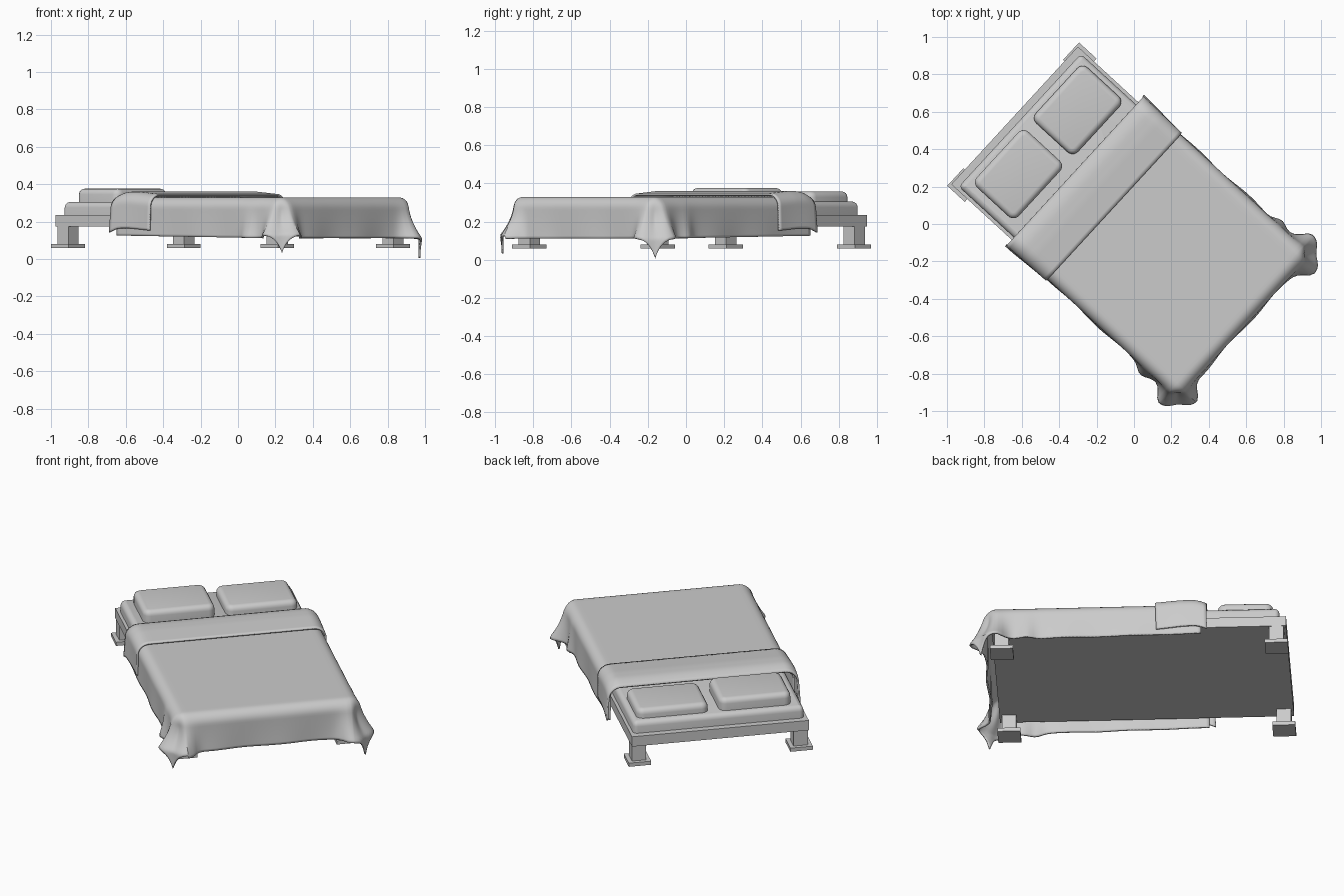
import bpy, bmesh, math
from mathutils import Matrix, Vector

if "Cube" in bpy.data.objects:
    bpy.data.objects.remove(bpy.data.objects["Cube"])

# Bed axes: local x runs from head (-) to foot (+), then turned into place
PLACE = Matrix.Translation((-0.04, 0.03, 0)) @ Matrix.Rotation(math.radians(-42.6), 4, 'Z')


def finish(name, bm, smooth=False):
    bmesh.ops.recalc_face_normals(bm, faces=bm.faces)
    me = bpy.data.meshes.new(name)
    bm.to_mesh(me)
    bm.free()
    ob = bpy.data.objects.new(name, me)
    bpy.context.collection.objects.link(ob)
    ob.matrix_world = PLACE
    if smooth:
        bpy.ops.object.select_all(action='DESELECT')
        ob.select_set(True)
        bpy.context.view_layer.objects.active = ob
        bpy.ops.object.shade_smooth_by_angle(angle=math.radians(50))
    return ob


def box(name, centre, size, corner=0.0, bevel=0.0):
    """Box with optional rounded vertical corners and rounded top/bottom rims."""
    bm = bmesh.new()
    bmesh.ops.create_cube(bm, size=1, matrix=Matrix.Translation(centre) @ Matrix.Diagonal((*size, 1)))
    if corner:
        upright = [e for e in bm.edges if abs(e.verts[0].co.z - e.verts[1].co.z) > 1e-4]
        bmesh.ops.bevel(bm, geom=upright, offset=corner, segments=5, profile=0.5, affect='EDGES')
    if bevel:
        top = max(v.co.z for v in bm.verts)
        rim = [e for e in bm.edges if all(abs(v.co.z - top) < 1e-4 for v in e.verts)]
        bmesh.ops.bevel(bm, geom=rim, offset=bevel, segments=4, profile=0.5, affect='EDGES')
    return finish(name, bm, bool(corner or bevel))


def spaced(lo, hi, n):
    return [lo + (hi - lo) * i / n for i in range(n + 1)]


def sheet(name, us, vs, point):
    bm = bmesh.new()
    rows = [[bm.verts.new(point(u, v)) for v in vs] for u in us]
    for r0, r1 in zip(rows, rows[1:]):
        for j in range(len(vs) - 1):
            bm.faces.new((r0[j], r0[j + 1], r1[j + 1], r1[j]))
    ob = finish(name, bm, True)
    mod = ob.modifiers.new("thickness", 'SOLIDIFY')
    mod.thickness = 0.01
    mod.offset = 0
    return ob


def hang(length, r):
    """Sideways and downward travel of cloth going round an edge of radius r."""
    arc = r * math.pi / 2
    if length < arc:
        a = length / r
        return r * math.sin(a), r * (1 - math.cos(a))
    return r, r + length - arc


# Frame, legs and foot plates
box("bed_frame", (0, 0, 0.205), (1.626, 1.0, 0.06))
for sx, end in ((-1, "head"), (1, "foot")):
    for sy, side in ((-1, "left"), (1, "right")):
        box(f"{end}_{side}_leg", (0.76 * sx, 0.457 * sy, 0.13), (0.08, 0.08, 0.11))
        box(f"{end}_{side}_foot_plate", (0.76 * sx, 0.457 * sy, 0.07), (0.127, 0.127, 0.022))

# Mattress and pillows
box("mattress", (0, 0, 0.252), (1.55, 0.965, 0.106), corner=0.025, bevel=0.03)
for v, top, side in ((-0.217, 0.376, "left"), (0.25, 0.358, "right")):
    box(f"{side}_pillow", (-0.585, v, top - 0.045), (0.305, 0.405, 0.09), corner=0.04, bevel=0.03)

# Duvet: draped sheet with flared corner folds at the foot
TOP, R, EU, EV, DROP = 0.325, 0.055, 0.795, 0.465, 0.245


def duvet_point(u, v):
    du = max(0, u - EU)
    dv = max(0, abs(v) - EV)
    s = 1 if v > 0 else -1
    base = Vector((min(u, EU), max(-EV, min(EV, v)), 0))
    length = math.hypot(du, dv)
    if length < 1e-6:
        return Vector((base.x, base.y, TOP))
    n = Vector((du, dv * s, 0)) / length
    out, down = hang(length, R)
    f = min(1, down / 0.21)
    # lobes either side of each corner, pulled in at the neck
    gap = (EU - base.x) + (EV - abs(base.y))
    if du and dv:
        theta = math.atan2(dv, du)
        flare = 0.085 - 0.03 * math.sin(2 * theta) ** 2
        neck = 0.02 * math.sin(2 * theta)
        down *= 1.01 if s > 0 else 0.93
    else:
        near = gap if du == 0 else EV - abs(base.y)
        near = max(0, near if du else EU - base.x)
        flare = 0.085 * math.exp(-(near / 0.05) ** 2)
        neck = 0
        # gentle waves along the edges
        flare += 0.008 * (1 + math.sin(near * 17 + s)) * math.exp(-near * 1.2) * min(1, near / 0.06)
        if dv:
            flare += 0.028 * math.exp(-((base.x - 0.62) / 0.045) ** 2)
            down *= 1 - 0.06 * (EU - base.x)
    out += flare * f ** 1.7 - neck * math.sin(math.pi * min(1, f))
    return base + n * out + Vector((0, 0, TOP - down))


edge_v = spaced(EV, EV + DROP, 18)
side = edge_v[1:]
mid = spaced(-EV, EV, 40)
vs = [-x for x in reversed(side)] + mid + side
us = spaced(-0.345, EU, 54) + spaced(EU, EU + DROP, 18)[1:]
sheet("duvet", us, vs, duvet_point)


# Turned-back top of the duvet, gently arched and rolled down at the head edge
def fold_point(u, v):
    t = (u + 0.372) / 0.282
    lift = 0.026 * min(1, math.sin(math.pi * min(0.5, t * 1.6 + 0.04))) - 0.012 * max(0, t - 0.5) * 2
    s = 1 if v > 0 else -1
    out, down = hang(max(0, abs(v) - EV), R + 0.012)
    wide = 0.012 * min(1, down / 0.2) * (1 + math.cos(math.pi * t)) / 2
    y = s * (min(abs(v), EV) + out + wide)
    return Vector((u - 0.006 * min(1, down / 0.2), y, TOP + 0.004 + lift - down * 0.92))


sheet("duvet_fold", spaced(-0.372, -0.09, 14), vs, fold_point)
